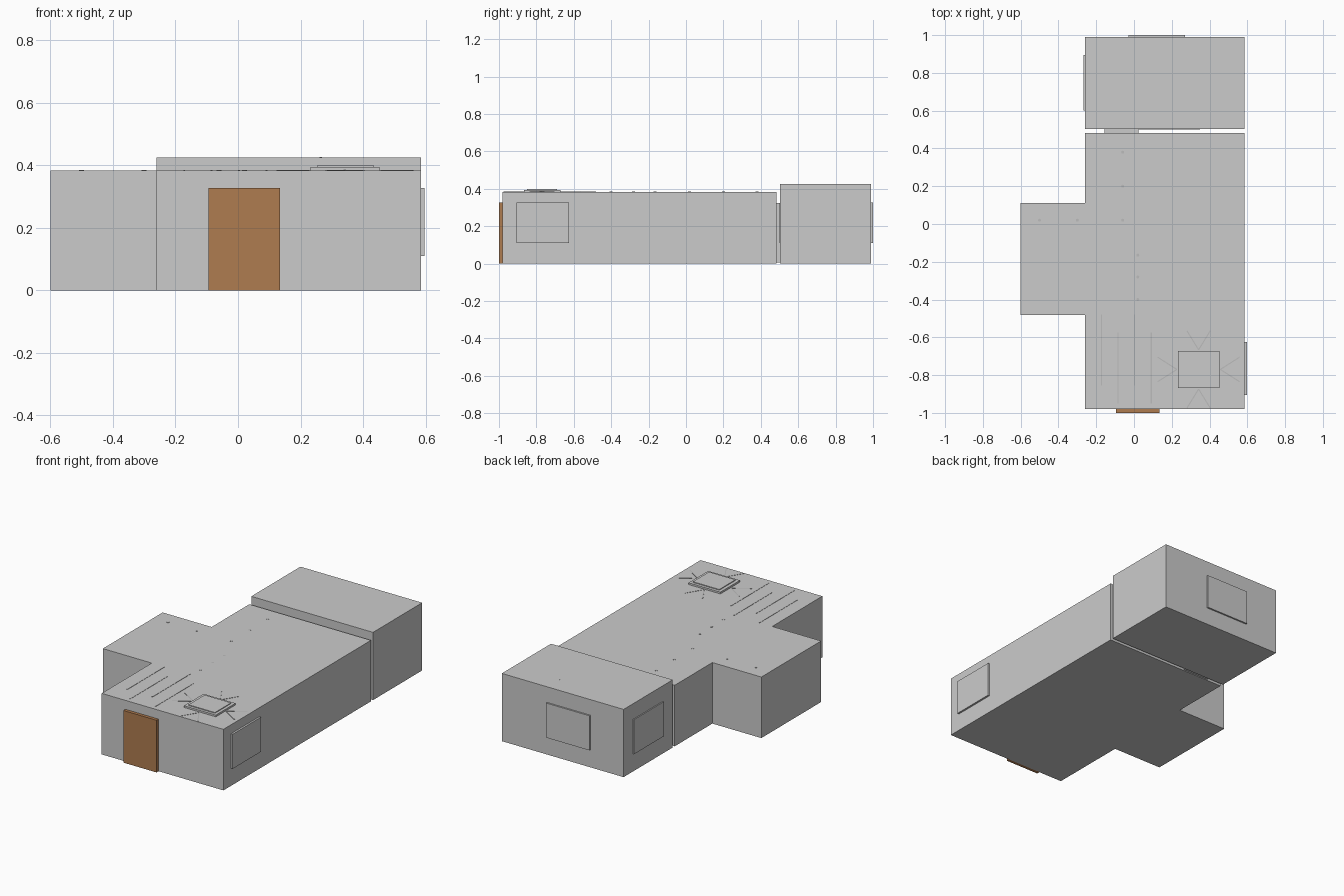
import bpy, bmesh, math
from mathutils import Matrix, Vector

if "Cube" in bpy.data.objects:
    bpy.data.objects.remove(bpy.data.objects["Cube"])


def material(name, rgb):
    m = bpy.data.materials.new(name)
    m.diffuse_color = (*rgb, 1)
    m.use_nodes = True
    m.node_tree.nodes["Principled BSDF"].inputs["Base Color"].default_value = m.diffuse_color
    return m


def finish(name, bm, mat=None):
    bmesh.ops.recalc_face_normals(bm, faces=bm.faces)
    me = bpy.data.meshes.new(name)
    bm.to_mesh(me)
    bm.free()
    ob = bpy.data.objects.new(name, me)
    bpy.context.collection.objects.link(ob)
    if mat:
        me.materials.append(mat)
    return ob


def box(name, x, y, z, mat=None):
    lo, hi = Vector((x[0], y[0], z[0])), Vector((x[1], y[1], z[1]))
    bm = bmesh.new()
    m = Matrix.Translation((lo + hi) / 2) @ Matrix.Diagonal((*(hi - lo), 1))
    bmesh.ops.create_cube(bm, size=1, matrix=m)
    return finish(name, bm, mat)


def strip(name, a, b, z, mat, width=0.006):
    a, b = Vector(a), Vector(b)
    d, c = b - a, (a + b) / 2
    bm = bmesh.new()
    m = (Matrix.Translation((c.x, c.y, z)) @ Matrix.Rotation(math.atan2(d.y, d.x), 4, 'Z')
         @ Matrix.Diagonal((d.length, width, 0.003, 1)))
    bmesh.ops.create_cube(bm, size=1, matrix=m)
    return finish(name, bm, mat)


def disc(name, x, y, z, mat=None, r=0.008):
    bm = bmesh.new()
    bmesh.ops.create_cone(bm, cap_ends=True, segments=16, radius1=r, radius2=r,
                          depth=0.003, matrix=Matrix.Translation((x, y, z)))
    return finish(name, bm, mat)


brown = material("door_wood", (0.43, 0.2, 0.08))
pale = material("pale_light", (0.5, 0.5, 0.5))
ROOF, BACK_ROOF = 0.383, 0.425

# Main building: side-wing footprint extruded to roof height
foot = [(-0.26, -0.98), (0.585, -0.98), (0.585, 0.483), (-0.26, 0.483),
        (-0.26, 0.11), (-0.6, 0.11), (-0.6, -0.483), (-0.26, -0.483)]
bm = bmesh.new()
face = bm.faces.new([bm.verts.new((x, y, 0)) for x, y in foot])
ext = bmesh.ops.extrude_face_region(bm, geom=[face], use_keep_orig=True)
bmesh.ops.translate(bm, vec=(0, 0, ROOF),
                    verts=[v for v in ext["geom"] if isinstance(v, bmesh.types.BMVert)])
finish("main_building", bm)

# Back room, connecting doorway and wall board in the gap
box("back_room", (-0.26, 0.585), (0.503, 0.99), (0, BACK_ROOF))
box("connecting_door", (-0.155, 0.023), (0.48, 0.506), (0.005, 0.325))
box("wall_board", (-0.1, 0.35), (0.499, 0.506), (0.11, 0.325))

# Front door and windows
box("front_door", (-0.095, 0.135), (-1.0, -0.975), (0, 0.327), brown)
box("right_window", (0.58, 0.597), (-0.905, -0.625), (0.11, 0.327))
box("back_window", (-0.03, 0.27), (0.985, 1.0), (0.11, 0.327))
box("left_window", (-0.267, -0.255), (0.6, 0.895), (0.11, 0.327))

# Raised ceiling unit on the roof
box("ceiling_unit_base", (0.232, 0.453), (-0.867, -0.672), (ROOF, 0.394))
box("ceiling_unit_panel", (0.252, 0.435), (-0.85, -0.69), (0.39, 0.399))

# Long light strips
for i, x in enumerate((-0.172, -0.085, 0.003, 0.091)):
    top = -0.48 if i % 2 == 0 else -0.575
    strip(f"light_strip_{i}", (x, top), (x, top - 0.375), ROOF, pale)

# Chevrons around the ceiling unit
for s in (-1, 1):
    for t in (-1, 1):
        strip("side_chevron", (0.342 + s * 0.115, -0.77),
              (0.342 + s * 0.217, -0.77 + t * 0.065), ROOF, pale)
        strip("end_chevron", (0.342, -0.77 + s * 0.104),
              (0.342 + t * 0.062, -0.77 + s * 0.205), ROOF, pale)

# Round spot lights
for x, y in ((-0.06, 0.38), (-0.06, 0.2), (-0.06, 0.02), (-0.3, 0.02), (-0.5, 0.02),
             (0.02, -0.165), (0.02, -0.28), (0.02, -0.4)):
    disc("spot_light", x, y, ROOF, pale)
disc("back_room_light", 0.265, 0.87, BACK_ROOF, r=0.004)
